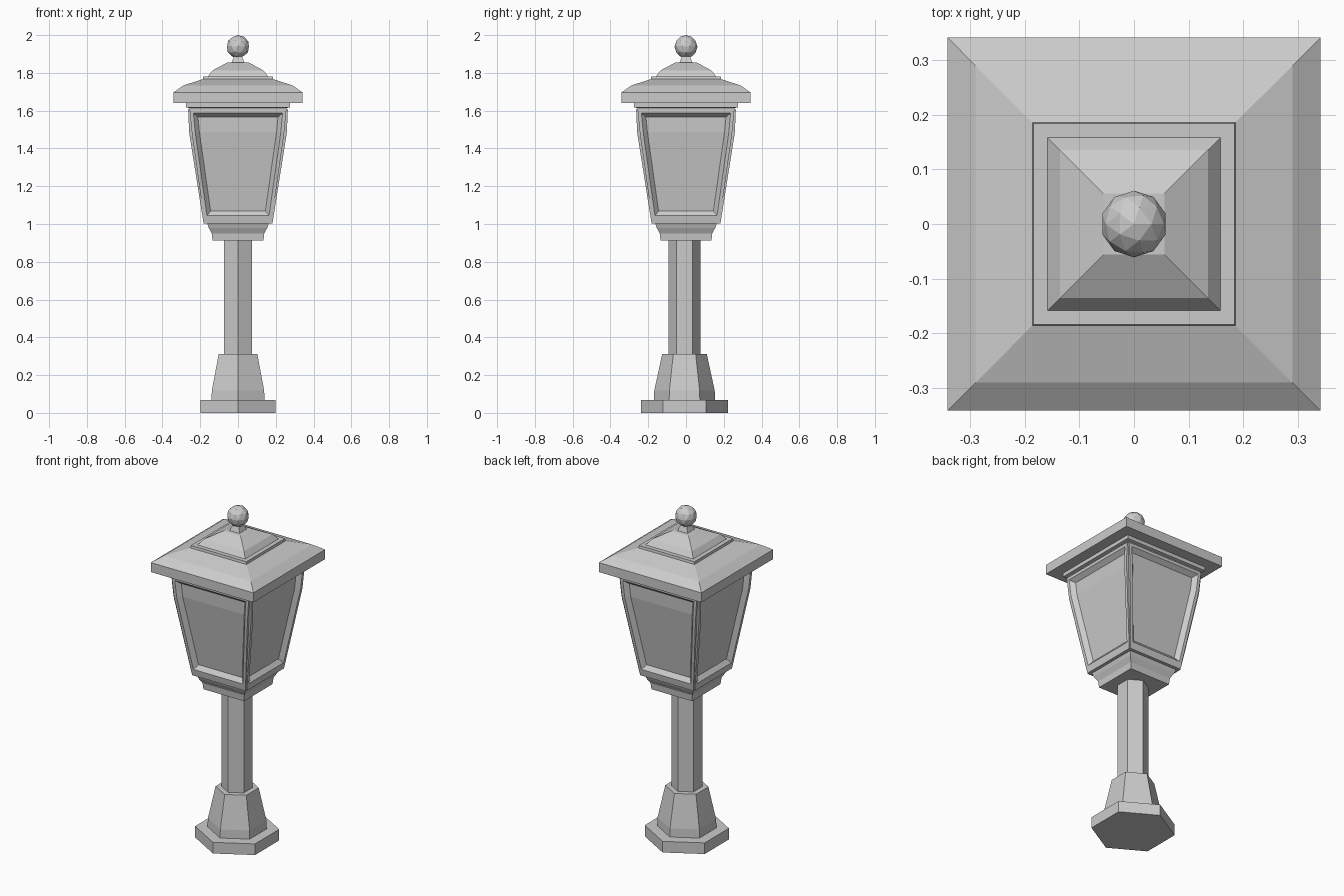
import bpy, bmesh, math

if "Cube" in bpy.data.objects:
    bpy.data.objects.remove(bpy.data.objects["Cube"])


def finish(bm, name):
    bmesh.ops.recalc_face_normals(bm, faces=bm.faces)
    me = bpy.data.meshes.new(name)
    bm.to_mesh(me)
    bm.free()
    ob = bpy.data.objects.new(name, me)
    bpy.context.collection.objects.link(ob)
    return ob


def skin(bm, rings):
    """Closed skin through rings of points; returns side faces per level."""
    loops = [[bm.verts.new(p) for p in r] for r in rings]
    n = len(loops[0])
    levels = []
    for a, b in zip(loops, loops[1:]):
        levels.append([bm.faces.new((a[i], a[(i + 1) % n], b[(i + 1) % n], b[i]))
                       for i in range(n)])
    bm.faces.new(loops[0][::-1])
    bm.faces.new(loops[-1])
    return levels


def square(h, z):
    return [(h, -h, z), (h, h, z), (-h, h, z), (-h, -h, z)]


def hexagon(r, z, y=-0.008):
    angles = [math.radians(90 + 60 * i) for i in range(6)]
    return [(r * math.cos(a), y + r * math.sin(a), z) for a in angles]


def stack(name, shape, profile):
    bm = bmesh.new()
    skin(bm, [shape(r, z) for r, z in profile])
    return finish(bm, name)


# Hexagonal foot, tapered plinth and post
stack("foot", hexagon, [(0.23, 0), (0.23, 0.067)])
stack("plinth", hexagon, [(0.162, 0.067), (0.16, 0.118), (0.118, 0.312)])
stack("post", hexagon, [(0.085, 0.312), (0.085, 0.915)])

# Square collar below the lantern
stack("collar", square, [(0.135, 0.912), (0.139, 0.95), (0.155, 0.98), (0.163, 1.003)])


# Lantern body: square with notched corners, each side a recessed pane
def notched(d, w, z):
    pts = []
    for k in range(4):
        c, s = [(1, 0), (0, 1), (-1, 0), (0, -1)][k]
        for x, y in ((d, -w), (d, w), (w, w)):
            pts.append((x * c - y * s, x * s + y * c, z))
    return pts


bm = bmesh.new()
levels = skin(bm, [notched(d, w, z) for d, w, z in (
    (0.182, 0.176, 1.003), (0.186, 0.180, 1.026), (0.258, 0.244, 1.48),
    (0.264, 0.256, 1.605))])
bmesh.ops.recalc_face_normals(bm, faces=bm.faces)
for k in range(4):
    pane = [levels[1][k * 3], levels[2][k * 3]]
    bmesh.ops.inset_region(bm, faces=pane, thickness=0.018, use_even_offset=True)
    bmesh.ops.inset_region(bm, faces=pane, thickness=0.022, depth=-0.025,
                           use_even_offset=True)
finish(bm, "lantern_body")

# Cornice and two-tier roof
stack("cornice", square, [(0.258, 1.605), (0.258, 1.614), (0.275, 1.618), (0.275, 1.642)])
stack("roof", square, [(0.341, 1.64), (0.341, 1.697), (0.29, 1.733), (0.186, 1.767),
                       (0.184, 1.782)])
stack("roof_cap", square, [(0.16, 1.78), (0.135, 1.813), (0.056, 1.855)])

# Finial neck and faceted ball
stack("finial_neck", square, [(0.034, 1.854), (0.018, 1.895)])
bm = bmesh.new()
bmesh.ops.create_icosphere(bm, subdivisions=2, radius=0.061)
bmesh.ops.translate(bm, verts=bm.verts, vec=(0, 0, 1.939))
finish(bm, "finial_ball")
